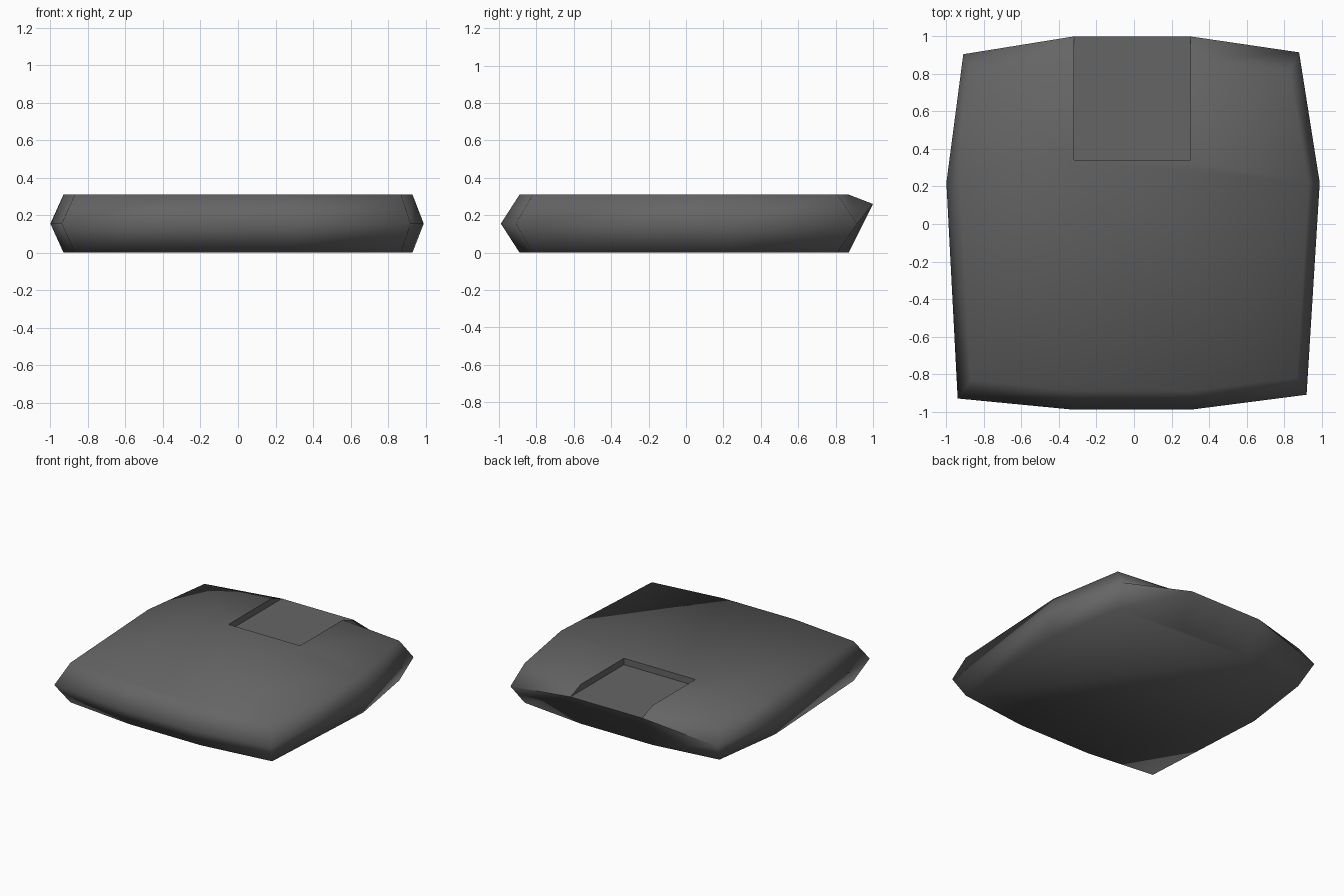
import bpy, bmesh, math

if "Cube" in bpy.data.objects:
    bpy.data.objects.remove(bpy.data.objects["Cube"])

H, MID, FLOOR = 0.31, 0.155, 0.26   # top, seam and recess floor heights

# seam outline (x, y, z), starting at the back right recess edge, going clockwise
seam = [(0.30, 1.0, FLOOR), (0.88, 0.915, MID), (0.99, 0.22, MID), (0.92, -0.91, MID),
        (0.30, -0.99, MID), (-0.32, -0.99, MID), (-0.94, -0.93, MID), (-1.0, 0.22, MID),
        (-0.91, 0.905, MID), (-0.32, 1.0, FLOOR)]
# inset outline shared by the top and bottom panels
panel = [(0.30, 0.87), (0.83, 0.81), (0.93, 0.22), (0.87, -0.82), (0.30, -0.89),
         (-0.32, -0.89), (-0.87, -0.83), (-0.93, 0.22), (-0.85, 0.80), (-0.32, 0.87)]

bm = bmesh.new()
ring = [bm.verts.new(p) for p in seam]
top = [bm.verts.new((x, y, H)) for x, y in panel]
low = [bm.verts.new((x, y, 0)) for x, y in panel]
n = len(ring)

# sloping sides (the top back middle stays open for the recess)
for i in range(n):
    j = (i + 1) % n
    bm.faces.new((ring[i], ring[j], low[j], low[i]))
    if i < n - 1:
        bm.faces.new((top[i], top[j], ring[j], ring[i]))

# recess corners, upper and lower
ru, lu = (bm.verts.new((x, 0.34, H)) for x in (0.30, -0.32))
rl, ll = (bm.verts.new((x, 0.34, FLOOR)) for x in (0.30, -0.32))

# panels, recess walls and recess floor
bm.faces.new(low)
bm.faces.new(top + [lu, ru])
bm.faces.new((top[0], ring[0], rl, ru))
bm.faces.new((top[-1], lu, ll, ring[-1]))
bm.faces.new((ru, rl, ll, lu))
bm.faces.new((ring[0], ring[-1], ll, rl))
bmesh.ops.recalc_face_normals(bm, faces=bm.faces)

mesh = bpy.data.meshes.new("cushion_body")
bm.to_mesh(mesh)
bm.free()
body = bpy.data.objects.new("cushion_body", mesh)
bpy.context.collection.objects.link(body)

# single dark grey colour
mat = bpy.data.materials.new("dark grey")
mat.diffuse_color = (0.13, 0.13, 0.13, 1)
mat.use_nodes = True
mat.node_tree.nodes["Principled BSDF"].inputs["Base Color"].default_value = mat.diffuse_color
mesh.materials.append(mat)

# smooth skin, sharp recess edges
bpy.context.view_layer.objects.active = body
body.select_set(True)
bpy.ops.object.shade_smooth_by_angle(angle=math.radians(78))
